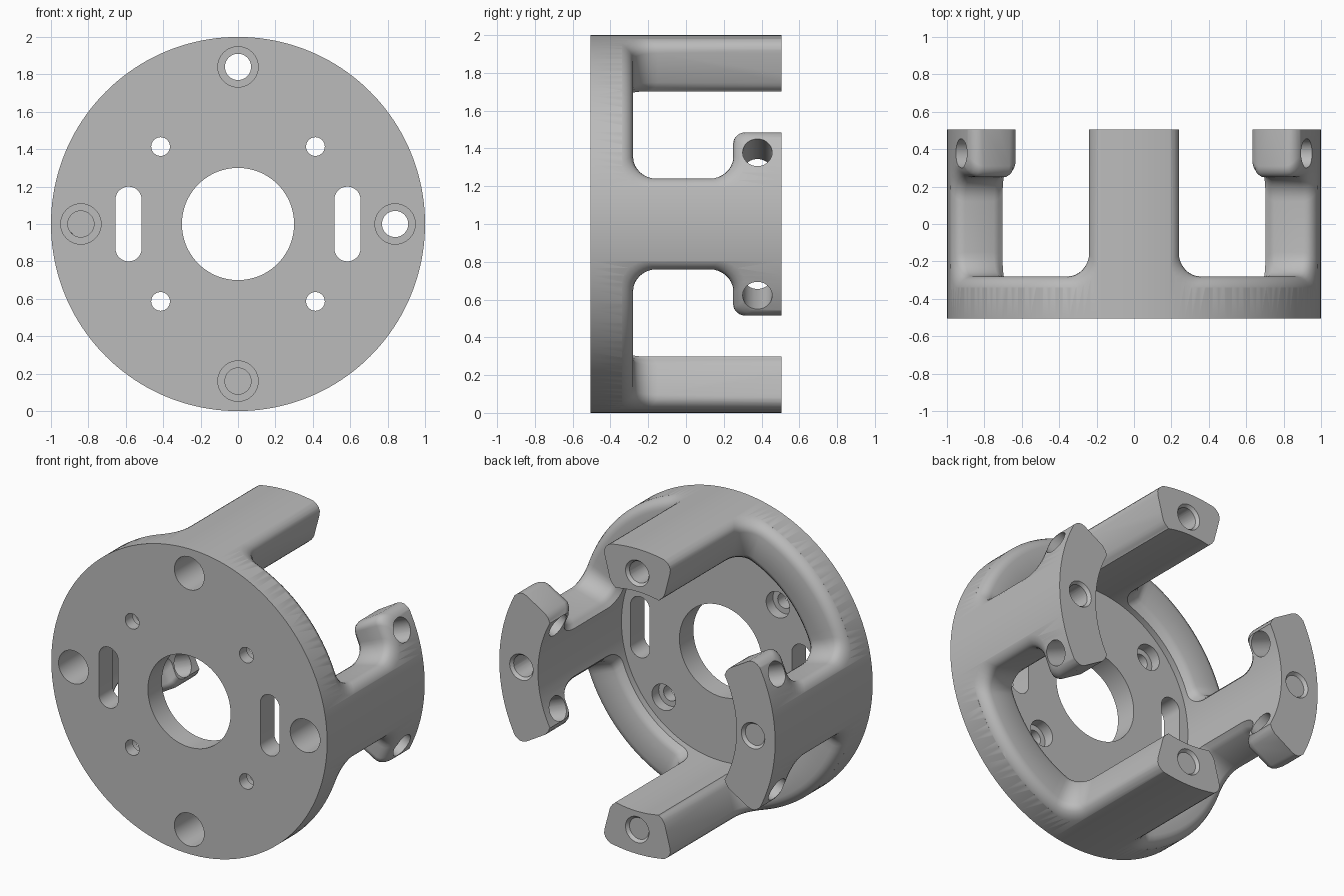
import bpy, bmesh
from math import sin, cos, pi, radians
from mathutils import Matrix, Vector

if "Cube" in bpy.data.objects:
    bpy.data.objects.remove(bpy.data.objects["Cube"])

grey = bpy.data.materials.new("machined grey")
grey.use_nodes = True
colour = (0.5, 0.5, 0.5, 1)
grey.diffuse_color = colour
grey.node_tree.nodes["Principled BSDF"].inputs["Base Color"].default_value = colour

BACK, FLOOR, FRONT = 0.505, -0.36, -0.505
CENTRE = Vector((0, 0, 1))


def make(name, bm):
    bmesh.ops.recalc_face_normals(bm, faces=bm.faces)
    mesh = bpy.data.meshes.new(name)
    bm.to_mesh(mesh)
    bm.free()
    mesh.materials.append(grey)
    obj = bpy.data.objects.new(name, mesh)
    bpy.context.collection.objects.link(obj)
    return obj


def rod(name, start, end, r1, r2=None, sides=40):
    """Cylinder or cone between two points, measured from the disc centre."""
    a, b = Vector(start), Vector(end)
    turn = (b - a).to_track_quat('Z', 'Y').to_matrix().to_4x4()
    bm = bmesh.new()
    bmesh.ops.create_cone(bm, cap_ends=True, segments=sides, radius1=r1,
                          radius2=r1 if r2 is None else r2, depth=(b - a).length,
                          matrix=Matrix.Translation(CENTRE + (a + b) / 2) @ turn)
    return make(name, bm)


def bore(x, z, y0, y1, r1, r2=None, sides=40):
    return rod("bore_cutter", (x, y0, z), (x, y1, z), r1, r2, sides)


def cut(cutter):
    cutter.hide_render = True
    mod = body.modifiers.new("cut", 'BOOLEAN')
    mod.operation, mod.solver, mod.object = 'DIFFERENCE', 'EXACT', cutter
    bpy.context.view_layer.objects.active = body
    bpy.ops.object.modifier_apply(modifier=mod.name)
    bpy.data.objects.remove(cutter)


def window_outline(d):
    """Rounded window in (angle, y), grown outward by d."""
    leg, ear, low, high = 0.258 - d, 0.536 - d, -0.28 - d, 0.25 + d
    far = pi / 2 - leg
    corners = [(ear, 0.8, 0), (ear, high, 0.06), (leg, high, 0.13),
               (leg, low, 0.13), (far, low, 0.13), (far, 0.8, 0)]
    pts = []
    for i, (a, y, r) in enumerate(corners):
        p = Vector((a, y))
        if not r:
            pts.append(p)
            continue
        u = (Vector(corners[i - 1][:2]) - p).normalized() * r
        v = (Vector(corners[i + 1][:2]) - p).normalized() * r
        for k in range(9):
            t = k / 8 * pi / 2
            pts.append(p + u * (1 - sin(t)) + v * (1 - cos(t)))
        if i == 3:      # keep the long rim edge following the arc
            s, e = pts[-1].copy(), Vector((far - 0.13, low))
            pts += [s.lerp(e, k / 16) for k in range(1, 16)]
    # follow the arc along the open end too
    s, e = pts[-1].copy(), pts[0].copy()
    pts += [s.lerp(e, k / 12) for k in range(1, 12)]
    return pts


def window(sx, sz):
    """Radial window cutter whose flared rings round the edges it leaves."""
    bm = bmesh.new()
    flare = [(0.5, 0.05), (0.7, 0.05), (0.726, 0.035), (0.745, 0.014), (0.775, 0),
             (0.935, 0), (0.958, 0.005), (0.977, 0.018), (0.99, 0.036), (1.0, 0.06),
             (1.2, 0.06)]
    rings = [[bm.verts.new((sx * r * cos(p.x), p.y, 1 + sz * r * sin(p.x)))
              for p in window_outline(d)] for r, d in flare]
    n = len(rings[0])
    for a, b in zip(rings, rings[1:]):
        for i in range(n):
            j = (i + 1) % n
            bm.faces.new((a[i], a[j], b[j], b[i]))
    bm.faces.new(rings[0])
    bm.faces.new(rings[-1])
    bmesh.ops.triangulate(bm, faces=bm.faces)
    return make("window_cutter", bm)


def slot(x):
    bm = bmesh.new()
    ring = [bm.verts.new((x + 0.07 * cos(t), -0.7, 1 + 0.07 * sin(t) + (0.13 if k < 17 else -0.13)))
            for k in range(34) for t in [(k if k < 17 else k - 1) * pi / 16]]
    face = bm.faces.new(ring)
    ext = bmesh.ops.extrude_face_region(bm, geom=[face])
    bmesh.ops.translate(bm, vec=(0, 0.6, 0),
                        verts=[g for g in ext["geom"] if isinstance(g, bmesh.types.BMVert)])
    return make("slot_cutter", bm)


# Drum, inner pocket and centre opening
body = bore(0, 0, FRONT, BACK, 1.0, sides=160)
body.name = "mounting_bracket"
cut(bore(0, 0, FLOOR, 0.8, 0.72, sides=128))
cut(bore(0, 0, -0.8, 0, 0.3, sides=80))

# Windows leave the rim, four legs and the eared side feet
for sx in (1, -1):
    for sz in (1, -1):
        cut(window(sx, sz))

# Stepped bolt holes running through each leg
for x, z in ((0, 0.84), (0, -0.84), (0.84, 0), (-0.84, 0)):
    cut(bore(x, z, -0.8, 0.8, 0.07))
    cut(bore(x, z, -0.8, -0.1, 0.108))
    cut(bore(x, z, BACK - 0.02, BACK + 0.02, 0.07, 0.1))

# Small screw holes, counterbored from the pocket, and radial ear holes
ear_angle = radians(22.3)
for sx in (1, -1):
    for sz in (1, -1):
        cut(bore(sx * 0.414, sz * 0.414, -0.8, 0, 0.05))
        cut(bore(sx * 0.414, sz * 0.414, FLOOR - 0.07, 0, 0.085))
        out = Vector((sx * cos(ear_angle), 0, sz * sin(ear_angle)))
        lift = Vector((0, 0.378, 0))
        cut(rod("ear_cutter", out * 0.5 + lift, out * 1.3 + lift, 0.078))

# Side slots
for x in (0.585, -0.585):
    cut(slot(x))

bpy.ops.object.select_all(action='DESELECT')
body.select_set(True)
bpy.context.view_layer.objects.active = body
bpy.ops.object.shade_smooth_by_angle(angle=radians(32))
